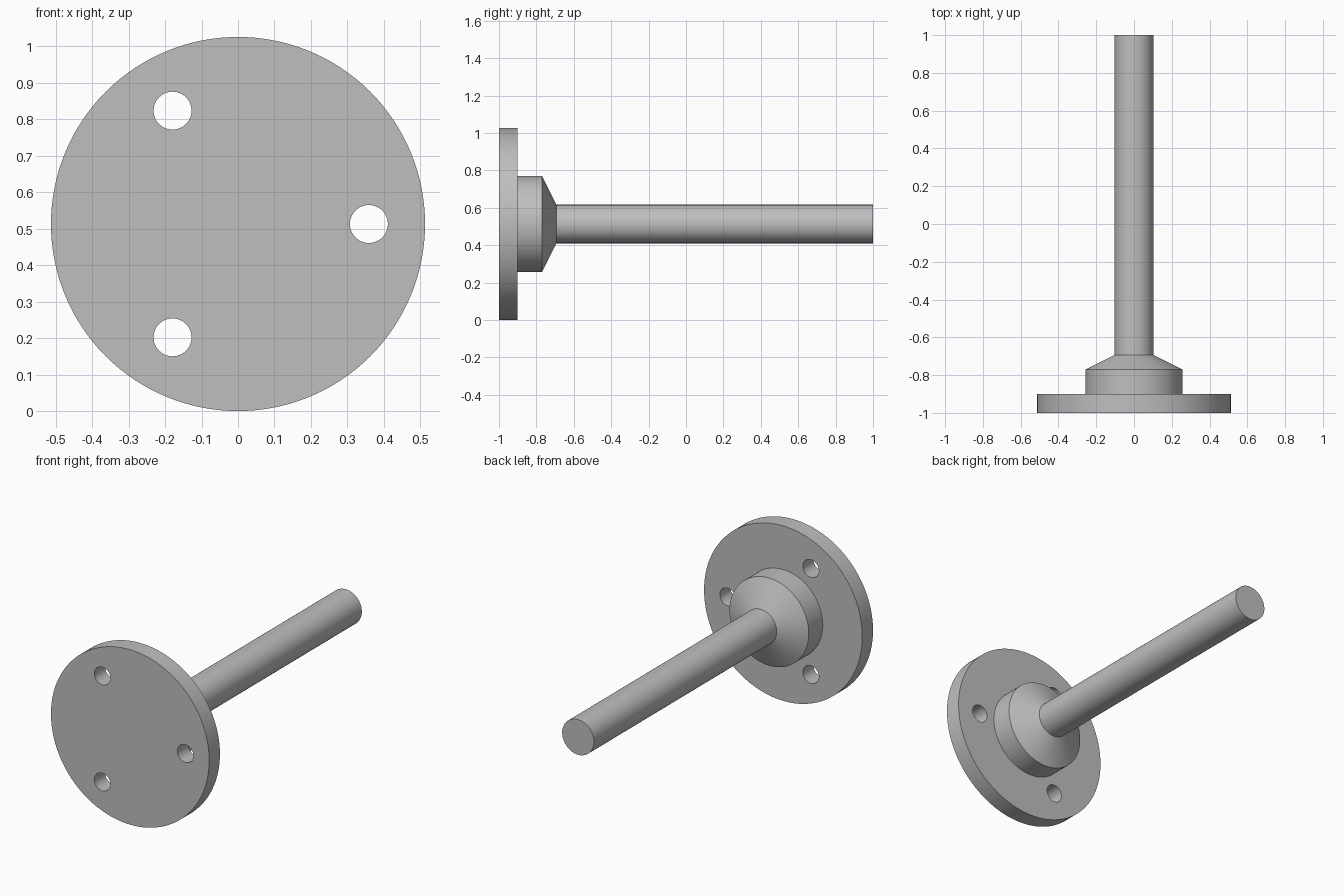
import bpy, bmesh, math
from mathutils import Matrix, Vector

cube = bpy.data.objects.get("Cube")
if cube:
    bpy.data.objects.remove(cube, do_unlink=True)

AXIS_Z = 0.513      # height of the shaft axis
HOLE_RING = 0.359   # distance of bolt holes from the axis
HOLE_RADIUS = 0.052

# Plain grey metal
metal = bpy.data.materials.new("grey_metal")
metal.use_nodes = True
grey = (0.52, 0.52, 0.52, 1)
metal.diffuse_color = grey
metal.node_tree.nodes["Principled BSDF"].inputs["Base Color"].default_value = grey


def lathe(name, profile, segments, x=0, z=AXIS_Z):
    """Revolve (radius, y) points around a y-parallel axis and cap the ends."""
    bm = bmesh.new()
    verts = [bm.verts.new((r, y, 0)) for r, y in profile]
    edges = [bm.edges.new(pair) for pair in zip(verts, verts[1:])]
    bmesh.ops.spin(bm, geom=verts + edges, cent=(0, 0, 0), axis=(0, 1, 0),
                   angle=math.tau, steps=segments)
    bmesh.ops.remove_doubles(bm, verts=bm.verts, dist=1e-4)
    rims = [e for e in bm.edges if e.is_boundary]
    bmesh.ops.holes_fill(bm, edges=rims, sides=0)
    bmesh.ops.recalc_face_normals(bm, faces=bm.faces)
    bm.transform(Matrix.Translation(Vector((x, 0, z))))
    mesh = bpy.data.meshes.new(name)
    bm.to_mesh(mesh)
    bm.free()
    mesh.materials.append(metal)
    obj = bpy.data.objects.new(name, mesh)
    bpy.context.collection.objects.link(obj)
    return obj


# Flange, stepped hub, cone and shaft turned as one solid
body = lathe("flanged_shaft", [
    (0.513, -1.0), (0.513, -0.9),
    (0.257, -0.9), (0.257, -0.77),
    (0.103, -0.693), (0.103, 1.0),
], 128)

bpy.ops.object.select_all(action='DESELECT')
body.select_set(True)
bpy.context.view_layer.objects.active = body

# Three bolt holes, evenly spaced around the flange
for i in range(3):
    a = i * math.tau / 3
    cutter = lathe("bolt_hole_cutter", [(HOLE_RADIUS, -1.1), (HOLE_RADIUS, -0.8)], 48,
                   HOLE_RING * math.cos(a), AXIS_Z + HOLE_RING * math.sin(a))
    cutter.hide_render = True
    cut = body.modifiers.new("bolt_hole", 'BOOLEAN')
    cut.operation = 'DIFFERENCE'
    cut.solver = 'EXACT'
    cut.object = cutter
    bpy.ops.object.modifier_apply(modifier=cut.name)
    bpy.data.objects.remove(cutter, do_unlink=True)

bpy.ops.object.shade_smooth_by_angle(angle=math.radians(30))
